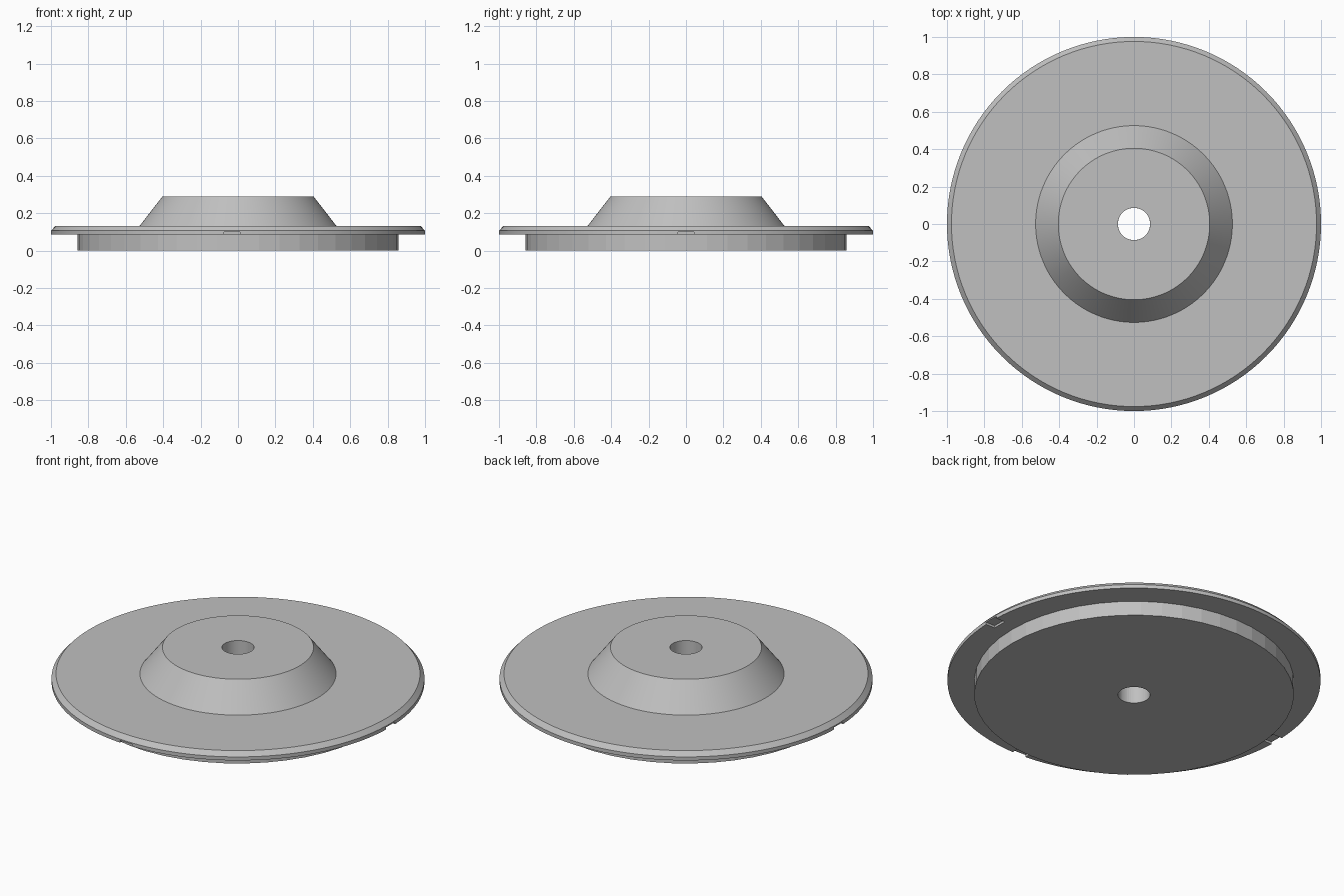
import bpy, bmesh
from math import cos, sin, pi, radians

cube = bpy.data.objects.get("Cube")
if cube:
    bpy.data.objects.remove(cube, do_unlink=True)

grey = bpy.data.materials.new("plain grey")
grey.use_nodes = True
colour = (0.53, 0.53, 0.53, 1)
grey.diffuse_color = colour
grey.node_tree.nodes["Principled BSDF"].inputs["Base Color"].default_value = colour

HOLE, SEAT, RIM = 0.086, 0.085, 1.0


def lathe(name, profile, sides, closed):
    """Revolve (radius, height) points about the z axis."""
    bm = bmesh.new()
    rings = [[bm.verts.new((r * cos(2 * pi * i / sides), r * sin(2 * pi * i / sides), z))
              for i in range(sides)] for r, z in profile]
    pairs = list(zip(rings, rings[1:]))
    if closed:
        pairs.append((rings[-1], rings[0]))
    for low, high in pairs:
        for i in range(sides):
            j = (i + 1) % sides
            bm.faces.new((low[i], low[j], high[j], high[i]))
    mesh = bpy.data.meshes.new(name)
    bm.to_mesh(mesh)
    bm.free()
    obj = bpy.data.objects.new(name, mesh)
    bpy.context.collection.objects.link(obj)
    mesh.materials.append(grey)
    return obj


def select(obj):
    bpy.ops.object.select_all(action="DESELECT")
    obj.select_set(True)
    bpy.context.view_layer.objects.active = obj


# Faceted lower drum, open where it meets the flange
lathe("lower_drum", [(HOLE, SEAT), (HOLE, 0), (0.857, 0), (0.857, SEAT)], 48, False)

# Chamfered flange with the conical hub and its bore
flange = lathe("flange_and_hub", [
    (HOLE, SEAT), (RIM, SEAT), (RIM, 0.106), (0.976, 0.132),
    (0.526, 0.132), (0.405, 0.288), (HOLE, 0.288)], 128, True)

# Shallow notches under the rim: front, left and right
for x, y in ((-0.033, -RIM), (RIM, 0), (-RIM, 0)):
    bpy.ops.mesh.primitive_cube_add(size=1, location=(x, y, SEAT))
    cutter = bpy.context.object
    cutter.name = "notch_cutter"
    cutter.hide_render = True
    cutter.scale = (0.085, 0.12, 0.026) if y else (0.12, 0.085, 0.026)
    cutter.data.materials.append(grey)
    select(flange)
    cut = flange.modifiers.new("notch", "BOOLEAN")
    cut.operation = "DIFFERENCE"
    cut.solver = "EXACT"
    cut.object = cutter
    bpy.ops.object.modifier_apply(modifier=cut.name)
    bpy.data.objects.remove(cutter, do_unlink=True)

select(flange)
bpy.ops.object.shade_smooth_by_angle(angle=radians(25))
